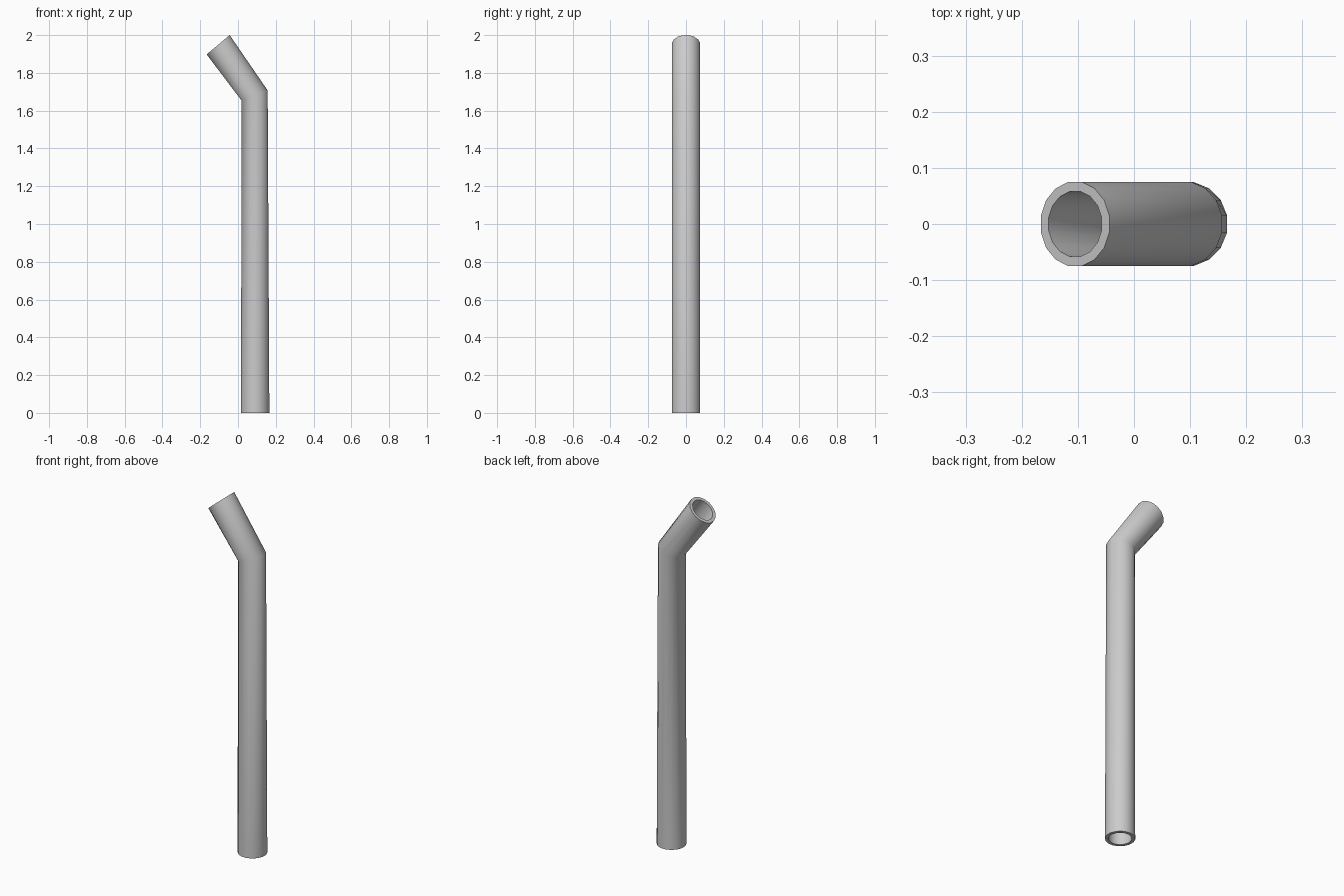
import bpy, bmesh, math
from mathutils import Vector

if "Cube" in bpy.data.objects:
    bpy.data.objects.remove(bpy.data.objects["Cube"])

SIDES = 16
HALF_Y = 0.075      # outer half width of the tube
INNER = 0.774       # bore size relative to the outside

# Stations along the tube: centre, and in-plane half axis of the (tilted) ring
stations = [
    (Vector((0.091, 0, 0)), Vector((0.075, 0, 0))),
    (Vector((0.088, 0, 1.68)), Vector((0.069, 0, 0.027))),
    (Vector((-0.105, 0, 1.949)), Vector((0.061, 0, 0.051))),
]

bm = bmesh.new()


def ring(centre, axis, scale):
    grow = scale / math.cos(math.pi / SIDES)    # flats sit on the extremes
    verts = []
    for i in range(SIDES):
        a = (i + 0.5) * math.tau / SIDES
        offset = axis * math.cos(a) + Vector((0, HALF_Y, 0)) * math.sin(a)
        verts.append(bm.verts.new(centre + offset * grow))
    return verts


# Closed loop of rings: up the outside, over the rim, down the bore
loops = [ring(c, a, 1) for c, a in stations]
loops += [ring(c, a, INNER) for c, a in reversed(stations)]
for k, lower in enumerate(loops):
    upper = loops[(k + 1) % len(loops)]
    for i in range(SIDES):
        j = (i + 1) % SIDES
        bm.faces.new((lower[i], lower[j], upper[j], upper[i]))
bmesh.ops.recalc_face_normals(bm, faces=bm.faces)

mesh = bpy.data.meshes.new("bent_pipe")
bm.to_mesh(mesh)
bm.free()
pipe = bpy.data.objects.new("bent_pipe", mesh)
bpy.context.collection.objects.link(pipe)

# Smooth walls, crisp rims
bpy.context.view_layer.objects.active = pipe
pipe.select_set(True)
bpy.ops.object.shade_smooth_by_angle(angle=math.radians(45))
